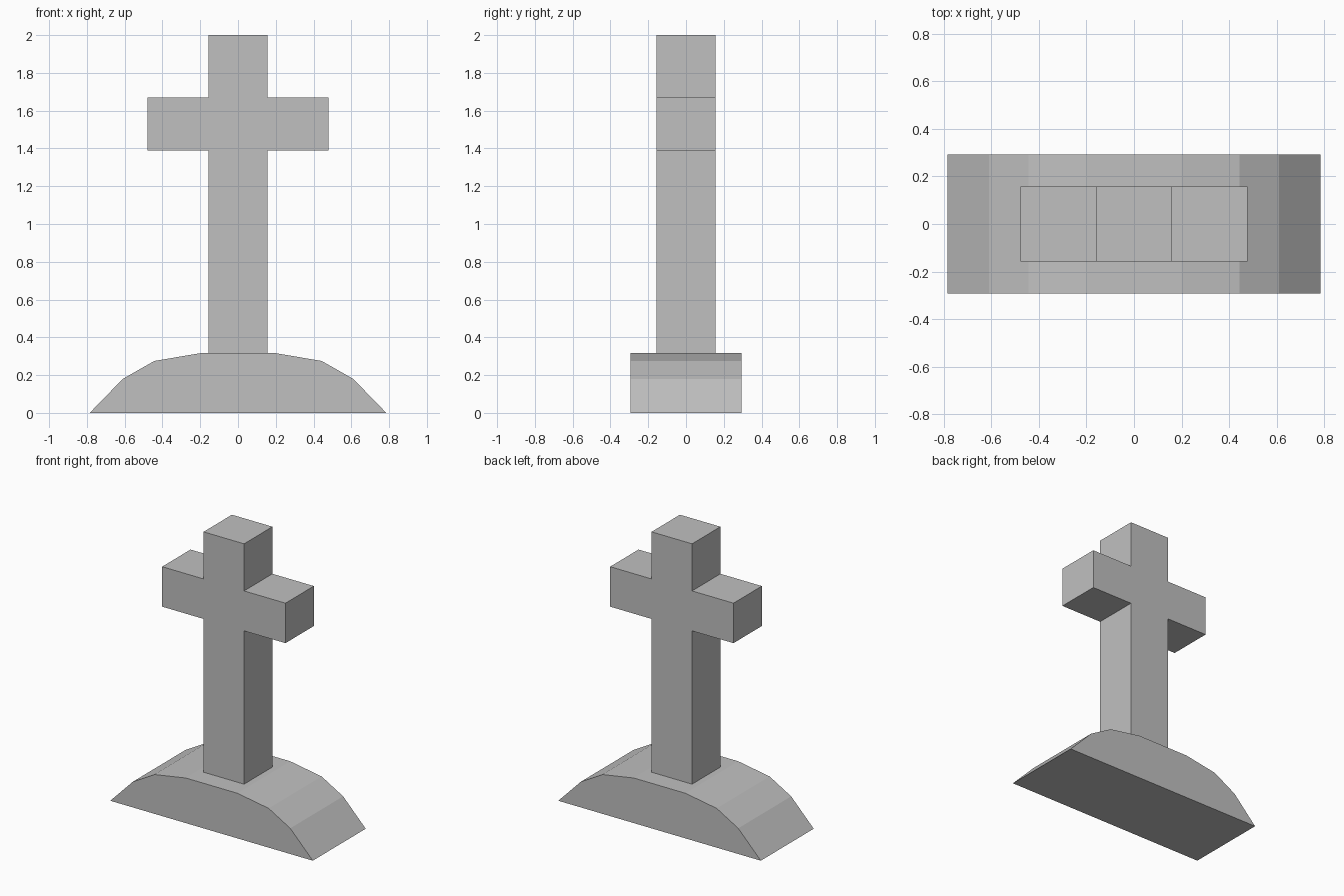
import bpy
import bmesh

cube = bpy.data.objects.get("Cube")
if cube:
    bpy.data.objects.remove(cube, do_unlink=True)

# Single stone colour
stone = bpy.data.materials.new("grey stone")
stone.use_nodes = True
colour = (0.53, 0.53, 0.53, 1)
stone.diffuse_color = colour
stone.node_tree.nodes["Principled BSDF"].inputs["Base Color"].default_value = colour


def extruded_profile(name, right_half, half_depth):
    """Mirror a half outline (x, z), listed bottom to top, and extrude it along y."""
    outline = right_half + [(-x, z) for x, z in reversed(right_half)]
    bm = bmesh.new()
    face = bm.faces.new([bm.verts.new((x, -half_depth, z)) for x, z in outline])
    result = bmesh.ops.extrude_face_region(bm, geom=[face])
    moved = [v for v in result["geom"] if isinstance(v, bmesh.types.BMVert)]
    bmesh.ops.translate(bm, verts=moved, vec=(0, 2 * half_depth, 0))
    bmesh.ops.recalc_face_normals(bm, faces=bm.faces)
    mesh = bpy.data.meshes.new(name)
    bm.to_mesh(mesh)
    bm.free()
    mesh.materials.append(stone)
    obj = bpy.data.objects.new(name, mesh)
    bpy.context.collection.objects.link(obj)
    return obj


# Faceted mound with a flat top
extruded_profile("mound", [(0.785, 0), (0.61, 0.18), (0.443, 0.275), (0.2, 0.316)], 0.293)

# Upright cross with square section post and arms
post, arm = 0.157, 0.478
extruded_profile("cross", [(post, 0.31), (post, 1.39), (arm, 1.39),
                           (arm, 1.67), (post, 1.67), (post, 2)], post)
